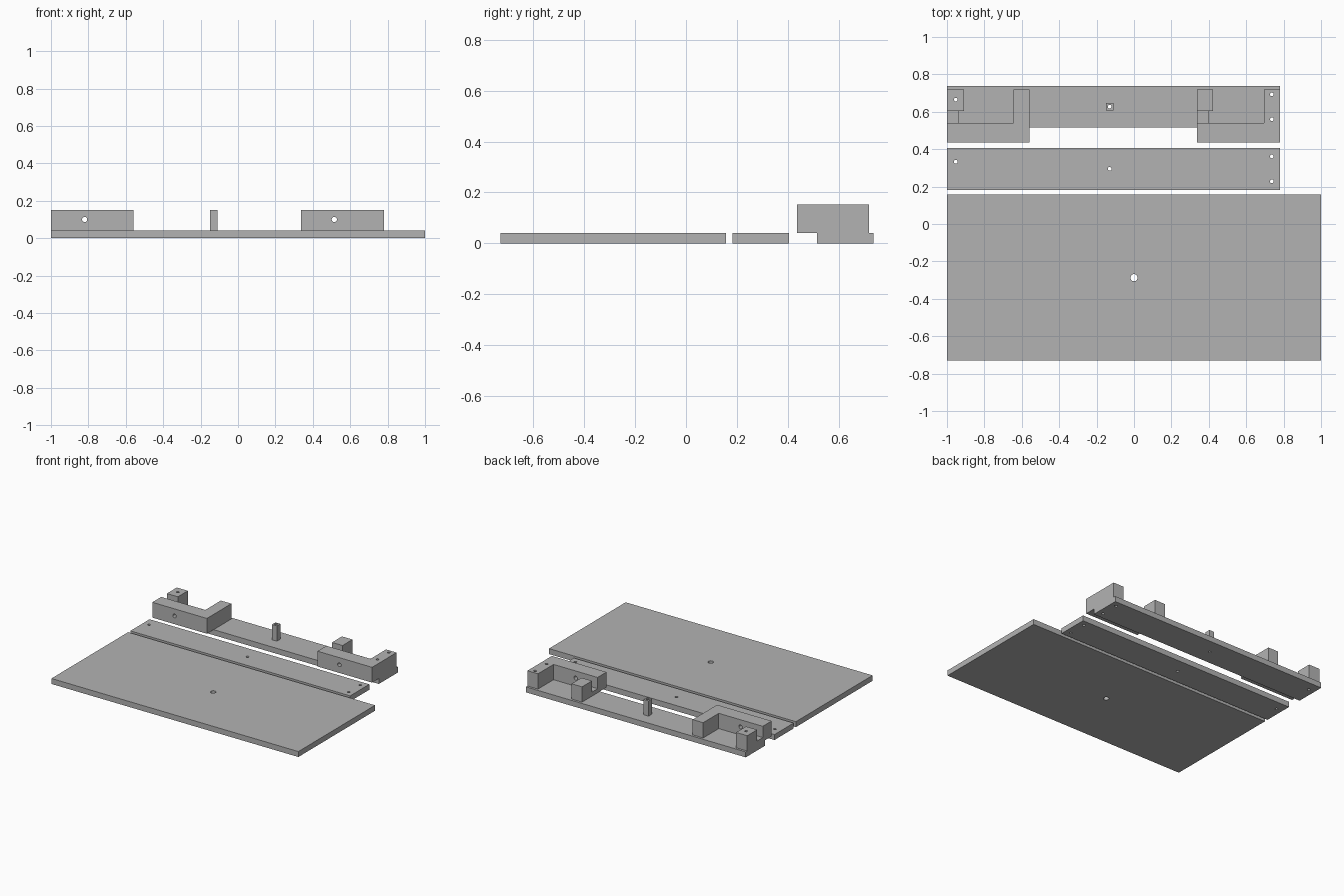
import bpy
import bmesh
from math import pi

cube = bpy.data.objects.get("Cube")
if cube:
    bpy.data.objects.remove(cube, do_unlink=True)

grey = bpy.data.materials.new("plain_grey")
grey.use_nodes = True
colour = (0.45, 0.45, 0.45, 1)
grey.diffuse_color = colour
grey.node_tree.nodes["Principled BSDF"].inputs["Base Color"].default_value = colour

BASE, TOP = 0.04, 0.152


def prism(name, outline, z0, z1):
    """Extrude a flat outline upward."""
    bm = bmesh.new()
    face = bm.faces.new([bm.verts.new((x, y, z0)) for x, y in outline])
    ext = bmesh.ops.extrude_face_region(bm, geom=[face])
    for v in ext["geom"]:
        if isinstance(v, bmesh.types.BMVert):
            v.co.z = z1
    bmesh.ops.recalc_face_normals(bm, faces=bm.faces)
    mesh = bpy.data.meshes.new(name)
    bm.to_mesh(mesh)
    bm.free()
    mesh.materials.append(grey)
    obj = bpy.data.objects.new(name, mesh)
    bpy.context.collection.objects.link(obj)
    return obj


def box(name, x0, x1, y0, y1, z0, z1):
    return prism(name, [(x0, y0), (x1, y0), (x1, y1), (x0, y1)], z0, z1)


def drill(obj, location, radius, along_y=False):
    """Cut one round hole through a part."""
    bpy.ops.mesh.primitive_cylinder_add(
        vertices=24, radius=radius, depth=0.5, location=location,
        rotation=(pi / 2 if along_y else 0, 0, 0))
    cutter = bpy.context.object
    cutter.hide_render = True
    cutter.data.materials.append(grey)
    mod = obj.modifiers.new("hole", "BOOLEAN")
    mod.operation, mod.solver, mod.object = "DIFFERENCE", "EXACT", cutter
    bpy.context.view_layer.objects.active = obj
    bpy.ops.object.modifier_apply(modifier=mod.name)
    bpy.data.objects.remove(cutter, do_unlink=True)


# Large cover panel
cover = box("cover_panel", -1, 1, -0.73, 0.157, 0, BASE)
drill(cover, (0, -0.287, 0), 0.019)

# Two matching strips, with the same hole pattern
holes = [(-0.953, 0.15), (-0.13, 0.112), (0.737, 0.178), (0.737, 0.045)]
for name, y in (("middle_strip", 0.183), ("base_strip", 0.515)):
    strip = box(name, -1, 0.78, y, y + 0.222, 0, BASE)
    for hx, hy in holes:
        drill(strip, (hx, y + hy, 0), 0.01)

# L-shaped blocks overhanging the base strip, each with a post and a low ledge
FRONT, WALL, POST, BACK = 0.437, 0.54, 0.605, 0.72
for side, x0, post_w, ledge_w, hole_x in (("right", -1, 0.09, 0.063, -0.82),
                                         ("left", 0.338, 0.085, 0.06, 0.515)):
    x1 = x0 + 0.442
    arm = x1 - 0.085
    block = prism(side + "_block", [(x0, FRONT), (x1, FRONT), (x1, BACK),
                                    (arm, BACK), (arm, WALL), (x0, WALL)], BASE, TOP)
    drill(block, (hole_x, FRONT, 0.1), 0.014, along_y=True)
    post = box(side + "_post", x0, x0 + post_w, POST, BACK, BASE, TOP)
    box(side + "_ledge", x0, x0 + ledge_w, WALL, POST, BASE, 0.07)
    if side == "left":
        for hy in (0.56, 0.693):
            drill(block, (0.737, hy, 0.1), 0.01)
    else:
        drill(post, (-0.953, 0.665, 0.1), 0.01)

# Small hollow centre post
centre = box("centre_post", -0.15, -0.11, 0.607, 0.647, BASE, TOP)
drill(centre, (-0.13, 0.627, 0.1), 0.01)
